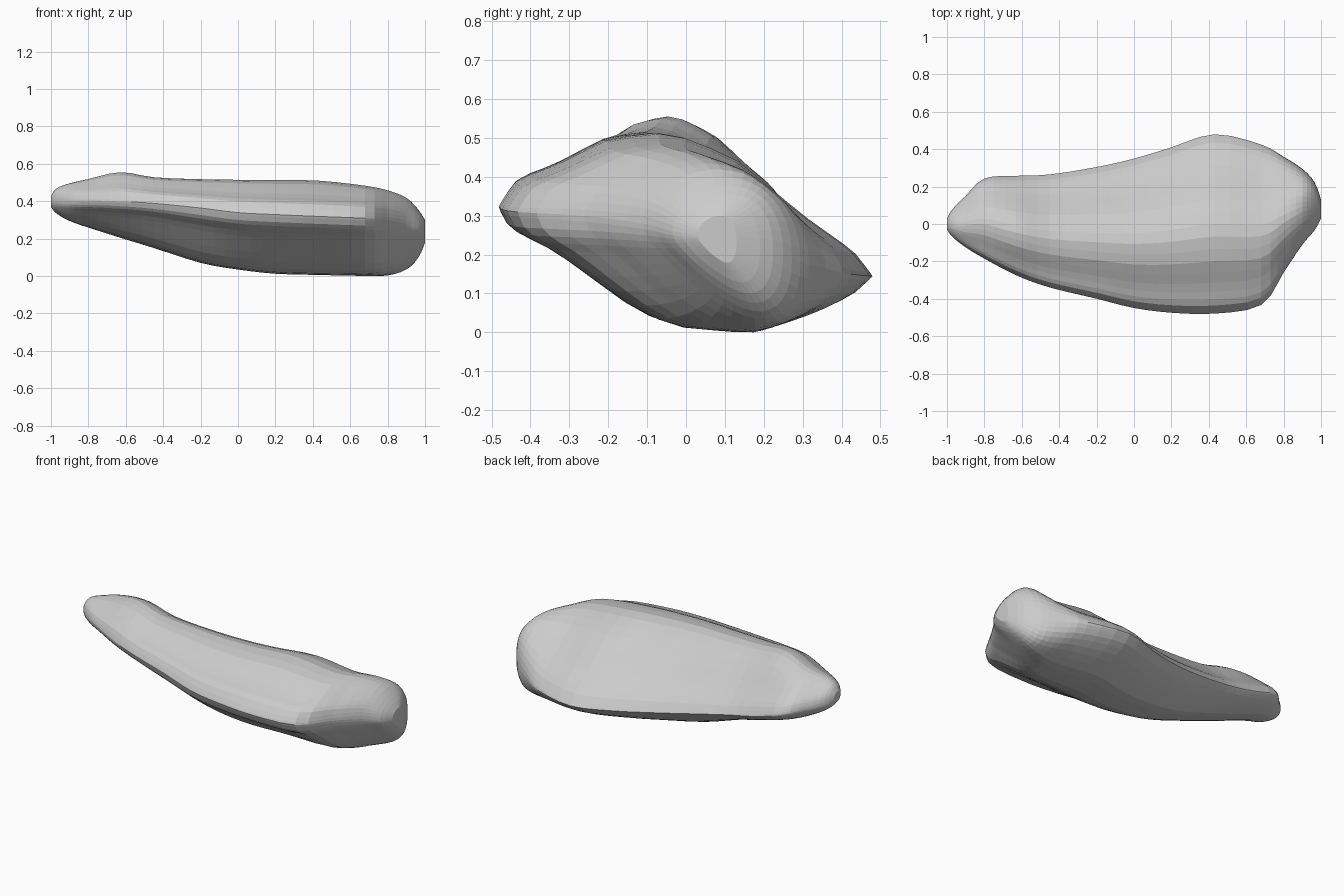
import bpy, bmesh, math

if "Cube" in bpy.data.objects:
    bpy.data.objects.remove(bpy.data.objects["Cube"])

# Stations along the stone: x, front y, back y, front-edge z, back-edge z, lowest z, highest z, roundness
STATIONS = [
    (-1.0, -.03, .03, .405, .395, .37, .43, 1),
    (-.97, -.07, .08, .405, .375, .335, .47, .8),
    (-.9, -.125, .15, .405, .355, .295, .497, .5),
    (-.8, -.185, .245, .405, .33, .26, .52, .25),
    (-.63, -.275, .258, .40, .28, .205, .558, .1),
    (-.45, -.34, .265, .39, .245, .15, .53, 0),
    (-.2, -.40, .305, .365, .20, .07, .52, 0),
    (0, -.45, .35, .34, .17, .035, .517, 0),
    (.2, -.475, .41, .33, .15, .012, .515, 0),
    (.43, -.48, .482, .32, .145, .006, .513, 0),
    (.68, -.435, .425, .31, .15, 0, .485, .12),
    (.8, -.26, .36, .30, .165, .003, .46, .4),
    (.9, -.11, .295, .28, .18, .035, .42, .8),
    (.965, -.035, .225, .26, .21, .10, .355, 1),
    (1.0, .03, .13, .25, .23, .18, .30, 1),
]
# Bulge of the lens-like cross-section above and below its edge line
UPPER = [(0, 0), (.02, .035), (.05, .08), (.15, .13), (.29, .222), (.42, .268), (.5, .268), (.635, .238), (.81, .125), (.95, .055), (1, 0)]
LOWER = [(0, 0), (.02, .038), (.05, .057), (.135, .08), (.29, .158), (.4, .21), (.5, .222), (.7, .197), (.86, .115), (.95, .055), (1, 0)]
N = 22
STEPS = 3


def spline(a, b, c, d, u):
    return tuple(.5 * (2*q + (r - p)*u + (2*p - 5*q + 4*r - s)*u*u + (3*q - p - 3*r + s)*u**3)
                 for p, q, r, s in zip(a, b, c, d))


def bulge(table, t, rnd, skew):
    oval = .25 * (1 + skew * (t - .5)) * max(0, 1 - abs(2*t - 1)**2.3) ** .45
    for (t0, h0), (t1, h1) in zip(table, table[1:]):
        if t <= t1:
            return (1 - rnd) * (h0 + (h1 - h0) * (t - t0) / (t1 - t0)) + rnd * oval
    return 0


def section(x, y0, y1, z0, z1, low, high, rnd):
    rnd = min(1, max(0, rnd))
    up_skew, low_skew = (.6, 1.0) if x > 0 else (0, 0)
    ts = [.5 - .5 * math.cos(math.pi * i / N) for i in range(N + 1)]
    line = [z0 + (z1 - z0) * t for t in ts]
    above = [bulge(UPPER, t, rnd, up_skew) for t in ts]
    below = [bulge(LOWER, t, rnd, low_skew) for t in ts]
    up = min((high - line[i]) / above[i] for i in range(1, N))
    down = min((line[i] - low) / below[i] for i in range(1, N))
    ys = [y0 + (y1 - y0) * t for t in ts]
    top = [(x, ys[i], line[i] + up * above[i] * (0 < i < N)) for i in range(N + 1)]
    bottom = [(x, ys[i], line[i] - down * below[i]) for i in range(N - 1, 0, -1)]
    return top + bottom


# Loft the sections into one closed stone
rows = []
for i in range(len(STATIONS) - 1):
    a, d = STATIONS[max(i - 1, 0)], STATIONS[min(i + 2, len(STATIONS) - 1)]
    rows += [spline(a, STATIONS[i], STATIONS[i + 1], d, k / STEPS) for k in range(STEPS)]
rows.append(STATIONS[-1])

bm = bmesh.new()
rings = [[bm.verts.new(p) for p in section(*r)] for r in rows]
for r0, r1 in zip(rings, rings[1:]):
    for j in range(len(r0)):
        k = (j + 1) % len(r0)
        bm.faces.new((r0[j], r0[k], r1[k], r1[j]))
bm.faces.new(rings[0])
bm.faces.new(rings[-1])

# Soften the kinks slightly, then rest on the ground
inner = [v for ring in rings[2:-2] for v in ring]
bmesh.ops.smooth_vert(bm, verts=inner, factor=.3, use_axis_x=False, use_axis_y=True, use_axis_z=True)
base = min(v.co.z for v in bm.verts)
for v in bm.verts:
    v.co.z -= base
bmesh.ops.recalc_face_normals(bm, faces=bm.faces)
mesh = bpy.data.meshes.new("stone")
bm.to_mesh(mesh)
bm.free()
stone = bpy.data.objects.new("stone", mesh)
bpy.context.collection.objects.link(stone)
